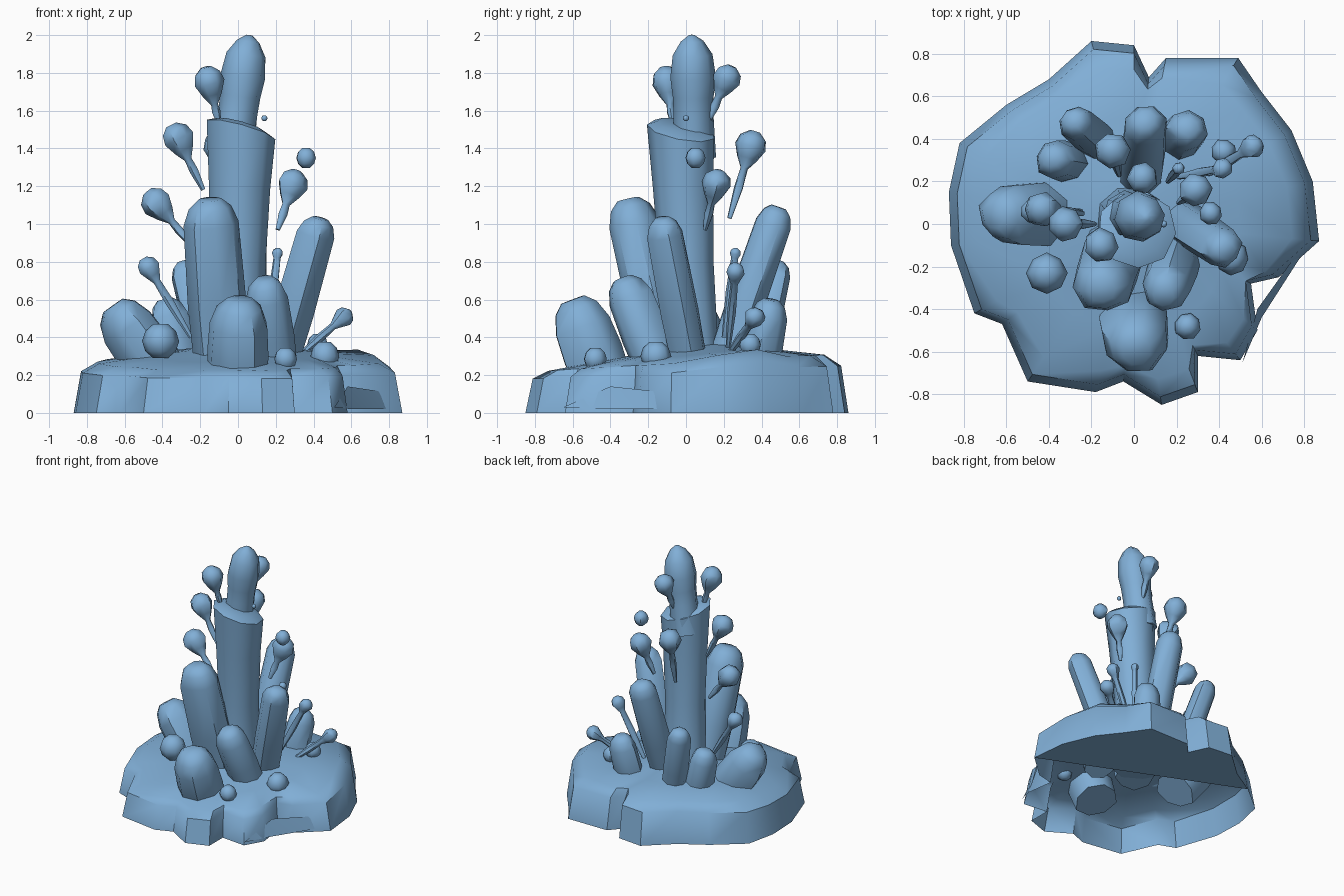
import bpy, bmesh, math, random
from mathutils import Vector

if "Cube" in bpy.data.objects:
    bpy.data.objects.remove(bpy.data.objects["Cube"])

random.seed(4)
water = bpy.data.materials.new("water blue")
water.diffuse_color = (0.22, 0.43, 0.68, 1)
water.use_nodes = True
water.node_tree.nodes["Principled BSDF"].inputs["Base Color"].default_value = water.diffuse_color


def finish(name, bm, angle=40, normals=True):
    if normals:
        bmesh.ops.recalc_face_normals(bm, faces=bm.faces[:])
    me = bpy.data.meshes.new(name)
    bm.to_mesh(me)
    bm.free()
    ob = bpy.data.objects.new(name, me)
    bpy.context.collection.objects.link(ob)
    me.materials.append(water)
    bpy.ops.object.select_all(action='DESELECT')
    ob.select_set(True)
    bpy.context.view_layer.objects.active = ob
    bpy.ops.object.shade_smooth_by_angle(angle=math.radians(angle))
    return ob


def loft(name, start, end, profile, sides=7, wobble=0.06, angle=40, tweak=None):
    """Tube from start to end; profile is (position along axis, radius) pairs."""
    a, b = Vector(start), Vector(end)
    q = (b - a).to_track_quat('Z', 'Y')
    phase = random.random() * 6.28
    w = [1 + random.uniform(-wobble, wobble) for _ in range(sides)]
    bm = bmesh.new()
    rings = []
    for t, r in profile:
        ring = []
        for i in range(sides):
            ang = phase + math.tau * i / sides
            p = a.lerp(b, t) + q @ Vector((math.cos(ang), math.sin(ang), 0)) * r * w[i]
            ring.append(bm.verts.new(tweak(p, t) if tweak else p))
        rings.append(ring)
    for lo, hi in zip(rings, rings[1:]):
        for i in range(sides):
            j = (i + 1) % sides
            bm.faces.new((lo[i], lo[j], hi[j], hi[i]))
    bm.faces.new(rings[0][::-1])
    bm.faces.new(rings[-1])
    return finish(name, bm, angle)


# Splash base: lumpy shell made from scaled copies of one outline
outline = [(.87, -.08), (.84, .2), (.74, .44), (.6, .62), (.49, .78), (.15, .78), (.07, .69),
           (0, .84), (-.2, .86), (-.4, .68), (-.6, .56), (-.82, .38), (-.87, .15), (-.86, -.1),
           (-.75, -.42), (-.62, -.47), (-.5, -.74), (-.18, -.79), (-.05, -.74), (.13, -.85),
           (.3, -.79), (.3, -.62), (.5, -.64), (.58, -.5), (.55, -.28), (.68, -.25)]
bm = bmesh.new()
rings = []
for scale, z, tilt, rnd in [(1, 0, 0, 0), (.955, .215, .04, 0), (.87, .265, .05, .3),
                            (.6, .3, .04, .7), (.3, .335, .03, 1)]:
    ring = []
    for x, y in outline:
        d = math.hypot(x, y)
        k = scale * ((1 - rnd) + rnd * .82 / d)
        px, py = x * k, y * k
        hump = .06 * math.exp(-((px - .66) ** 2 + (py - .3) ** 2) / .03) if z else 0
        ring.append(bm.verts.new((px, py, z + tilt * y + hump)))
    rings.append(ring)
n = len(outline)
for lo, hi in zip(rings, rings[1:]):
    for i in range(n):
        j = (i + 1) % n
        bm.faces.new((lo[i], lo[j], hi[j], hi[i]))
top = bm.verts.new((0, 0, .37))
for i in range(n):
    bm.faces.new((rings[-1][i], rings[-1][(i + 1) % n], top))
# Partial floor under the back right of the base
bm.faces.new(rings[0][:11][::-1])
finish("splash_base", bm, 45, False)

# Thin folded flap across the front right notch
bm = bmesh.new()
v = [bm.verts.new(c) for c in [(.51, -.65, .03), (.6, -.44, .02), (.85, -.05, .02),
                               (.78, -.12, .11), (.58, -.4, .14)]]
bm.faces.new((v[0], v[1], v[4]))
bm.faces.new((v[1], v[2], v[3], v[4]))
finish("front_right_flap", bm, 40, False)

# Central column with slanted rim, and the jet rising out of it
loft("central_column", (-.02, .03, .2), (.01, -.025, 1.52),
     [(0, .18), (.15, .155), (.45, .15), (.75, .165), (.98, .185), (1, .13)], 9, .04, 50,
     tweak=lambda p, t: p + Vector((0, 0, (-.25 * p.x - .22 * p.y) if t > .9 else 0)))
loft("top_jet", (-.03, .04, 1.35), (.06, .03, 2),
     [(0, .115), (.35, .105), (.5, .108), (.66, .12), (.84, .105), (.95, .06), (1, .015)], 8, .05, 60)

# Leaning blunt spouts: start, end, radius
spouts = [
    ((-.08, -.09, .2), (-.15, -.31, 1.13), .145),
    ((.2, .03, .2), (.435, -.13, 1.03), .1),
    ((.03, .18, .2), (.055, .49, 1.09), .105),
    ((-.34, .05, .12), (-.66, .04, .57), .155),
    ((.0, -.42, .12), (.01, -.6, .6), .165),
    ((.21, -.14, .2), (.14, -.34, .71), .125),
    ((.2, .37, .18), (.26, .45, .6), .1),
    ((-.14, .36, .2), (-.29, .49, .8), .085),
    ((-.29, .29, .18), (-.39, .31, .6), .1),
]
for i, (a, b, r) in enumerate(spouts):
    L = (Vector(b) - Vector(a)).length
    loft(f"spout_{i + 1}", a, b,
         [(0, r * .95), (.4, r * 1.03), (1 - r * .9 / L, r * .97), (1 - r * .3 / L, r * .75),
          (1, r * .42)], 8, .09, 50)

# Flying drops with thin tails: tail tip, drop centre, drop radius
drops = [
    ((-.1, -.07, 1.53), (-.15, -.1, 1.74), .085),
    ((-.185, 0, 1.18), (-.315, 0, 1.44), .085),
    ((-.24, .05, .88), (-.42, .07, 1.1), .085),
    ((-.25, .06, .4), (-.47, .06, .76), .06),
    ((.21, .1, .97), (.285, .155, 1.2), .08),
    ((.02, .12, 1.55), (.04, .21, 1.76), .075),
    ((-.07, .23, 1.03), (-.1, .34, 1.4), .085),
    ((.32, .22, .3), (.55, .36, .5), .055),
    ((.16, .2, .4), (.21, .26, .84), .03),
    ((.2, .22, .32), (.41, .26, .74), .05),
]
for i, (a, c, r) in enumerate(drops):
    a, c = Vector(a), Vector(c)
    d = (c - a).normalized()
    L = (c - a).length + r * 1.1
    f = lambda s: 1 - s * r / L
    loft(f"drop_{i + 1}", a, c + d * r * 1.1,
         [(0, .012), (f(2.35) * .6, .024), (max(f(2.4), .2), .02), (f(1.75), r * .65),
          (f(1), r), (f(.4), r * .85), (1, r * .35)], 7, .05, 50)

# Loose round drops: centre, radius
for i, (c, r) in enumerate([((-.41, -.23, .38), .095), ((.25, -.48, .285), .063),
                            ((.46, -.16, .3), .08), ((.36, .05, 1.35), .055),
                            ((.14, 0, 1.56), .016), ((.42, .34, .36), .06)]):
    c = Vector(c)
    loft(f"round_drop_{i + 1}", c - Vector((0, 0, r * .95)), c + Vector((0, 0, r * .95)),
         [(0, r * .4), (.2, r * .82), (.5, r), (.8, r * .82), (1, r * .4)], 8, .05, 50)
